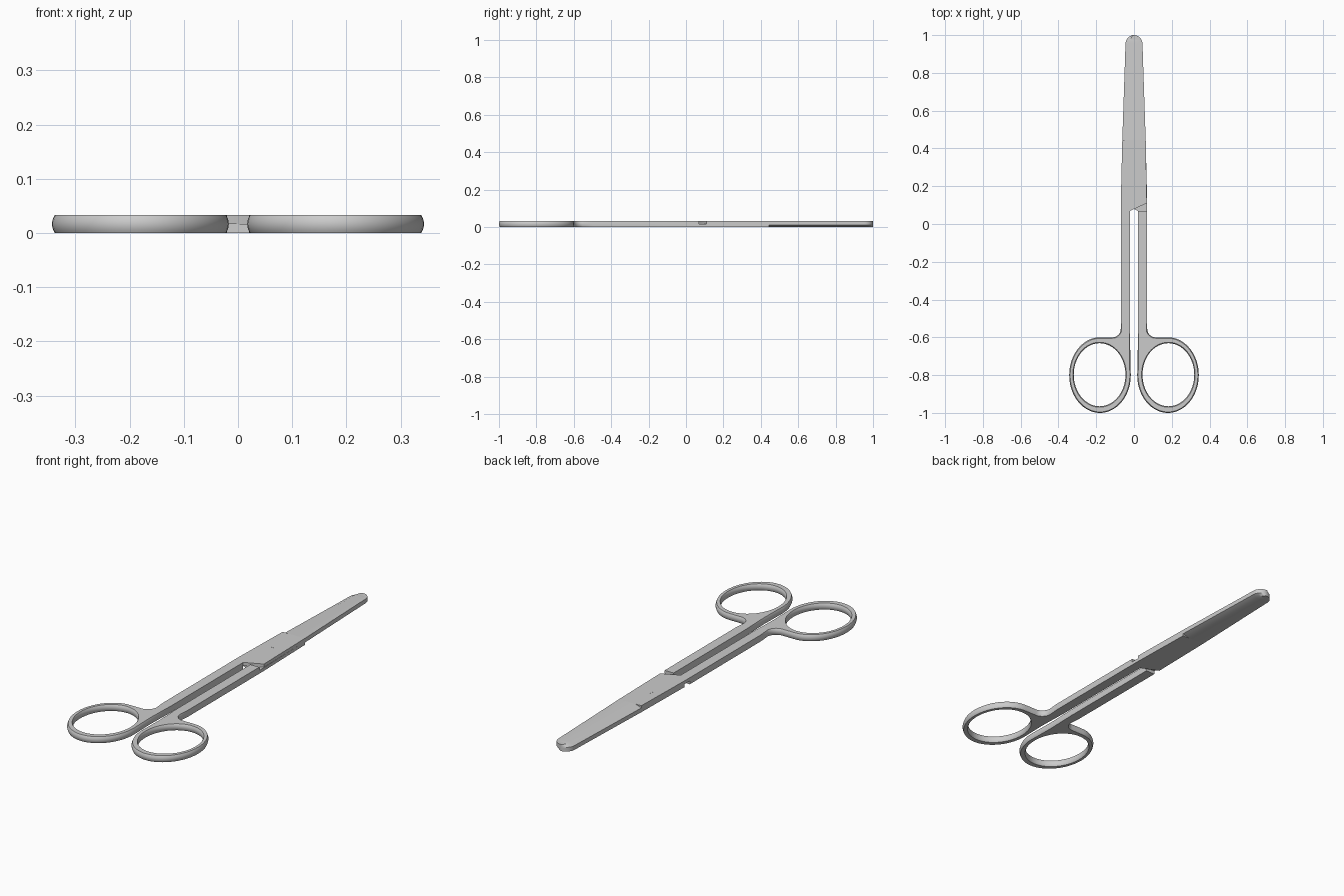
import bpy, bmesh, math
from mathutils import Vector

if "Cube" in bpy.data.objects:
    bpy.data.objects.remove(bpy.data.objects["Cube"])

T = 0.033          # full thickness
H = T / 2          # thickness of one blade layer


def finish(bm, name):
    bmesh.ops.recalc_face_normals(bm, faces=bm.faces)
    me = bpy.data.meshes.new(name)
    bm.to_mesh(me)
    bm.free()
    ob = bpy.data.objects.new(name, me)
    bpy.context.collection.objects.link(ob)
    bpy.ops.object.select_all(action='DESELECT')
    ob.select_set(True)
    bpy.context.view_layer.objects.active = ob
    bpy.ops.object.shade_smooth_by_angle(angle=math.radians(30))
    return ob


def arc(cx, cy, rx, ry, a0, a1, n):
    angles = [math.radians(a0 + (a1 - a0) * i / n) for i in range(n + 1)]
    return [(cx + rx * math.cos(a), cy + ry * math.sin(a)) for a in angles]


def prism(name, loops, z0, z1, bulge=lambda y: 0.0):
    """Extrude outlines (outer counter-clockwise, holes clockwise) with bulging sides."""
    bm = bmesh.new()
    steps = 8
    rims = ([], [])
    for loop in loops:
        pts = [Vector(p) for p in loop]
        n = len(pts)
        rings = []
        for k in range(steps + 1):
            t = k / steps
            ring = []
            for i, p in enumerate(pts):
                d = (pts[(i + 1) % n] - pts[i - 1]).normalized()
                q = p + Vector((-d.y, d.x)) * bulge(p.y) * (2 * t - 1) ** 2
                ring.append(bm.verts.new((q.x, q.y, z0 + (z1 - z0) * t)))
            rings.append(ring)
        for a, b in zip(rings, rings[1:]):
            for i in range(n):
                j = (i + 1) % n
                bm.faces.new((a[i], a[j], b[j], b[i]))
        for rim, ring in zip(rims, (rings[0], rings[-1])):
            rim += [bm.edges.get((ring[i - 1], ring[i])) for i in range(n)]
    for rim in rims:
        bmesh.ops.triangle_fill(bm, edges=rim, use_beauty=True)
    return finish(bm, name)


def blade(name):
    """Tapered blade layer with a ground bevel along its left edge and a round tip."""
    bm = bmesh.new()
    stations = [(0.445, 0.062), (0.62, 0.056), (0.8, 0.050)]
    stations += [(0.953 + 0.047 * math.sin(a), 0.045 * math.cos(a))
                 for a in [math.radians(89 * i / 10) for i in range(11)]]
    rings = []
    for y, w in stations:
        section = [(-w, H), (w, H), (w, T), (-0.45 * w, T), (-w, H + 0.005)]
        rings.append([bm.verts.new((x, y, z)) for x, z in section])
    for a, b in zip(rings, rings[1:]):
        for i in range(5):
            j = (i + 1) % 5
            bm.faces.new((a[i], a[j], b[j], b[i]))
    bm.faces.new(rings[0])
    bm.faces.new(rings[-1])
    return finish(bm, name)


# Finger ring with shank
outer = [(-0.02, -0.66), (-0.02, -0.5), (-0.02, 0.07), (-0.07, 0.07), (-0.07, -0.5)]
outer += arc(-0.115, -0.555, 0.045, 0.045, 0, -90, 10)
outer += arc(-0.18, -0.80, 0.163, 0.20, 90, 360, 54)
hole = arc(-0.182, -0.798, 0.137, 0.167, 360, 0, 64)[:-1]
handle = prism("handle", [outer, hole], 0, T,
               lambda y: 0.005 if y < -0.52 else 0.0)

# Half-thickness joint plate crossing over the other half
joint = prism("joint_plate", [[(-0.02, 0.07), (0.068, 0.11), (0.062, 0.445),
                               (-0.062, 0.445), (-0.07, 0.1), (-0.07, 0.07)]], H, T)

# Cutting blade
cutter_blade = blade("cutting_blade")

# Second half: the same parts turned over about the long axis
for part in (handle, joint, cutter_blade):
    twin = part.copy()
    twin.name = "lower_" + part.name
    twin.rotation_euler = (0, math.pi, 0)
    twin.location.z = T
    bpy.context.collection.objects.link(twin)

# Flush pivot screw
prism("pivot_screw", [arc(0, 0.3, 0.022, 0.022, 0, 360, 32)[:-1]], 0, T + 0.0003)
